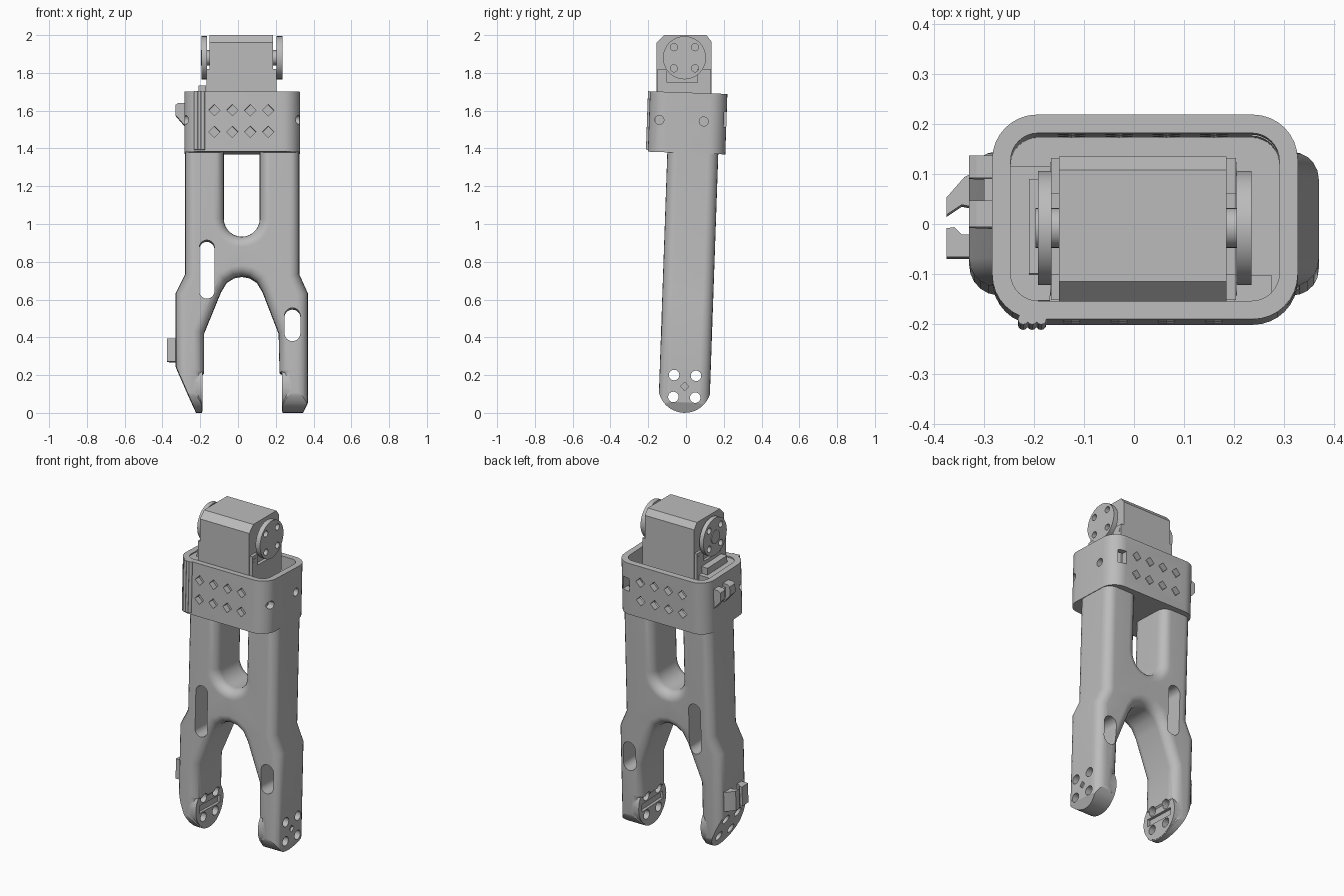
import bpy
import bmesh
from math import sin, cos, pi, radians
from mathutils import Matrix

cube = bpy.data.objects.get("Cube")
if cube:
    bpy.data.objects.remove(cube, do_unlink=True)

grey = bpy.data.materials.new("Plain grey")
grey.use_nodes = True
grey.diffuse_color = (0.5, 0.5, 0.5, 1)
for node in grey.node_tree.nodes:
    if node.type == 'BSDF_PRINCIPLED':
        node.inputs["Base Color"].default_value = grey.diffuse_color

LEAN = radians(-2)      # legs and collar tip slightly backwards
LEG_Y = -0.012          # leg centre
COLLAR_Y = -0.045       # collar centre


def arc(cx, cy, r, start, end, n):
    return [(cx + r * cos(start + (end - start) * i / n),
             cy + r * sin(start + (end - start) * i / n)) for i in range(n + 1)]


def disc(cx, cy, r, n=28):
    return arc(cx, cy, r, 0, 2 * pi, n)[:-1]


def rect(x0, y0, x1, y1):
    return [(x0, y0), (x1, y0), (x1, y1), (x0, y1)]


def rounded(cx, cy, hx, hy, r):
    pts = []
    for k, (sx, sy) in enumerate([(1, 1), (-1, 1), (-1, -1), (1, -1)]):
        pts += arc(cx + sx * (hx - r), cy + sy * (hy - r), r, k * pi / 2, (k + 1) * pi / 2, 8)
    # drop doubled points where two corners meet
    return [p for i, p in enumerate(pts)
            if abs(p[0] - pts[i - 1][0]) + abs(p[1] - pts[i - 1][1]) > 1e-5]


def new_object(name, mesh):
    obj = bpy.data.objects.new(name, mesh)
    bpy.context.collection.objects.link(obj)
    mesh.materials.clear()
    mesh.materials.append(grey)
    return obj


def prisms(name, *solids):
    """Each solid is (outline, low, high, axis)."""
    place = {'x': lambda a, b, t: (t, a, b),
             'y': lambda a, b, t: (a, t, b),
             'z': lambda a, b, t: (a, b, t)}
    bm = bmesh.new()
    for pts, low, high, axis in solids:
        ends = [[bm.verts.new(place[axis](a, b, t)) for a, b in pts] for t in (low, high)]
        bm.faces.new(ends[0][::-1])
        bm.faces.new(ends[1])
        for i in range(len(pts)):
            bm.faces.new((ends[0][i - 1], ends[0][i], ends[1][i], ends[1][i - 1]))
    bmesh.ops.recalc_face_normals(bm, faces=bm.faces)
    mesh = bpy.data.meshes.new(name)
    bm.to_mesh(mesh)
    bm.free()
    return new_object(name, mesh)


def soft_plate(name, pts, half, bevel):
    """Plate standing in the xz plane with rounded edges."""
    curve = bpy.data.curves.new(name, 'CURVE')
    curve.dimensions = '2D'
    curve.fill_mode = 'BOTH'
    curve.extrude = half - bevel
    curve.bevel_depth = bevel
    curve.bevel_resolution = 4
    curve.offset = -bevel
    spline = curve.splines.new('POLY')
    spline.points.add(len(pts) - 1)
    for p, (a, b) in zip(spline.points, pts):
        p.co = (a, b, 0, 1)
    spline.use_cyclic_u = True
    temp = bpy.data.objects.new(name, curve)
    bpy.context.collection.objects.link(temp)
    bpy.context.view_layer.update()
    deps = bpy.context.evaluated_depsgraph_get()
    mesh = bpy.data.meshes.new_from_object(temp.evaluated_get(deps))
    bpy.data.objects.remove(temp, do_unlink=True)
    bm = bmesh.new()
    bm.from_mesh(mesh)
    bmesh.ops.remove_doubles(bm, verts=bm.verts, dist=0.0002)
    bmesh.ops.recalc_face_normals(bm, faces=bm.faces)
    bm.to_mesh(mesh)
    bm.free()
    mesh.transform(Matrix.Rotation(pi / 2, 4, 'X'))
    mesh.name = name
    return new_object(name, mesh)


def activate(obj):
    bpy.ops.object.select_all(action='DESELECT')
    obj.select_set(True)
    bpy.context.view_layer.objects.active = obj


def boolean(obj, operation, part):
    mod = obj.modifiers.new("Shape", 'BOOLEAN')
    mod.operation = operation
    mod.solver = 'EXACT'
    mod.object = part
    activate(obj)
    bpy.ops.object.modifier_apply(modifier=mod.name)
    bpy.data.objects.remove(part, do_unlink=True)


def finish(*objs, lean=False):
    for obj in objs:
        activate(obj)
        bpy.ops.object.shade_smooth_by_angle(angle=radians(32))
        if lean:
            obj.rotation_euler.x = LEAN


# Forked leg frame
outline = [(-0.28, 1.43), (-0.28, 0.73), (-0.33, 0.63), (-0.33, -0.15),
           (-0.19, -0.15), (-0.19, 0.2), (-0.18, 0.21), (-0.18, 0.42),
           (-0.09, 0.64), (-0.06, 0.69), (-0.02, 0.715), (0.02, 0.722),
           (0.06, 0.715), (0.1, 0.69), (0.13, 0.64), (0.215, 0.42),
           (0.22, 0.21), (0.235, 0.2), (0.235, -0.15), (0.37, -0.15),
           (0.37, 0.63), (0.325, 0.73), (0.325, 1.43), (0.115, 1.43)]
outline += arc(0.02, 1.025, 0.095, 0, -pi, 14) + [(-0.075, 1.43)]
leg = soft_plate("leg_frame", outline, 0.135, 0.055)
leg.data.transform(Matrix.Translation((0, LEG_Y, 0)))

foot_profile = arc(LEG_Y, 0.14, 0.14, pi, 2 * pi, 24) + [(LEG_Y + 0.14, 1.6), (LEG_Y - 0.14, 1.6)]
boolean(leg, 'INTERSECT', prisms("foot_rounding", (foot_profile, -0.6, 0.6, 'x')))
pad = disc(LEG_Y, 0.14, 0.134, 36)
boolean(leg, 'UNION', prisms("joint_pads", (pad, -0.25, -0.188, 'x'), (pad, 0.233, 0.3, 'x')))
boolean(leg, 'DIFFERENCE', prisms(
    "foot_slants",
    ([(-0.332, 0.25), (-0.2, -0.05), (-0.5, -0.05), (-0.5, 0.25)], -0.4, 0.4, 'y'),
    ([(0.372, 0.06), (0.335, -0.02), (0.5, -0.02), (0.5, 0.06)], -0.4, 0.4, 'y')))

# Slots through the legs, screw holes and key slots in the feet
holes = [(rounded(-0.165, 0.755, 0.04, 0.155, 0.0399), -0.4, 0.4, 'y'),
         (rounded(0.288, 0.463, 0.042, 0.088, 0.0419), -0.4, 0.4, 'y'),
         (disc(LEG_Y, 0.14, 0.022, 4), 0.355, 0.45, 'x')]
for dy in (-0.058, 0.058):
    for dz in (-0.058, 0.058):
        spot = disc(LEG_Y + dy, 0.14 + dz, 0.028, 16)
        holes += [(spot, -0.45, -0.1, 'x'), (spot, 0.15, 0.45, 'x')]
key = rect(LEG_Y - 0.1, 0.117, LEG_Y + 0.1, 0.163)
holes += [(key, -0.205, -0.1, 'x'), (key, 0.15, 0.25, 'x')]
boolean(leg, 'DIFFERENCE', prisms("leg_holes", *holes))
finish(leg, lean=True)
leg.modifiers.new("Even shading", 'WEIGHTED_NORMAL').keep_sharp = True

# Collar, hollow from above
collar = prisms("collar", (rounded(0.022, COLLAR_Y, 0.306, 0.205, 0.09), 1.375, 1.695, 'z'))
boolean(collar, 'DIFFERENCE', prisms(
    "collar_hollow", (rounded(0.022, COLLAR_Y, 0.269, 0.168, 0.055), 1.44, 1.9, 'z')))
holes = []
for i in range(4):
    for z in (1.48, 1.595):
        diamond = disc(-0.125 + 0.095 * i, z, 0.03, 4)
        holes += [(diamond, -0.4, -0.2, 'y'), (diamond, 0.11, 0.3, 'y')]
for y in (-0.195, 0.04):
    spot = disc(y, 1.545, 0.024, 16)
    holes += [(spot, 0.24, 0.4, 'x'), (spot, -0.4, -0.255, 'x')]
holes.append((rect(0.235, 1.52, 0.285, 1.6), 0.08, 0.3, 'y'))
boolean(collar, 'DIFFERENCE', prisms("collar_holes", *holes))

# Collar fittings
ribs = prisms("front_ribs", *[(disc(x, COLLAR_Y - 0.205, 0.0105, 12), 1.385, 1.695, 'z')
                              for x in (-0.222, -0.204, -0.186)])
deck = prisms("side_deck",
              (rect(-0.255, -0.212, -0.168, 0.056), 1.43, 1.688, 'z'),
              (rect(0.2, -0.22, 0.275, -0.16), 1.43, 1.66, 'z'))
ridge = prisms("deck_ridge", (rect(-0.21, -0.16, -0.17, 0.03), 1.68, 1.73, 'z'))
hook = [(-0.27, 1.64), (-0.315, 1.64), (-0.33, 1.63), (-0.33, 1.575), (-0.27, 1.505)]
upper_clip = prisms("upper_clip", (hook, -0.063, -0.01, 'y'), (hook, 0.035, 0.08, 'y'),
                    (rect(-0.3, 1.56, -0.27, 1.62), -0.01, 0.035, 'y'))
lower_clip = prisms(
    "lower_clip",
    ([(-0.32, 0.09), (-0.34, 0.08), (-0.375, 0.04), (-0.375, 0.005), (-0.345, 0.025),
      (-0.32, 0.02)], 0.27, 0.39, 'z'),
    ([(-0.32, -0.08), (-0.375, -0.08), (-0.375, -0.022), (-0.36, -0.02), (-0.345, -0.035),
      (-0.32, -0.035)], 0.27, 0.39, 'z'))
finish(collar, ribs, deck, ridge, upper_clip, lower_clip, lean=True)

# Motor housing with chamfered top
body = prisms("motor_body", ([(-0.155, 1.45), (0.135, 1.45), (0.135, 1.965), (0.108, 2.0),
                              (-0.115, 2.0), (-0.155, 1.96)], -0.15, 0.185, 'x'))
flanges, screws = [], []
for low, high, face in ((-0.166, -0.145, -0.168), (0.18, 0.204, 0.206)):
    for y0, y1, top in ((-0.15, 0.13, 1.75), (-0.152, -0.1, 1.82), (0.06, 0.132, 1.82)):
        flanges.append((rect(y0, 1.46, y1, top), low, high, 'x'))
    for y in (-0.13, 0.11):
        screws.append((disc(y, 1.79, 0.013, 12), min(face, low + 0.01), max(face, high - 0.01), 'x'))
flange = prisms("motor_flanges", *flanges)
screw = prisms("flange_screws", *screws)
finish(body, flange, screw)

# Round horns on both ends of the motor shaft
for name, low, high, hub in (("right_horn", -0.192, -0.165, (-0.197, -0.14)),
                             ("left_horn", 0.205, 0.235, (0.18, 0.22))):
    horn = prisms(name, (disc(-0.008, 1.88, 0.114, 40), low, high, 'x'))
    boolean(horn, 'DIFFERENCE', prisms("horn_holes", *[
        (disc(-0.008 + dy, 1.88 + dz, 0.019, 16), low - 0.1, high + 0.1, 'x')
        for dy in (-0.056, 0.056) for dz in (-0.056, 0.056)]))
    shaft = prisms(name + "_hub", (disc(-0.008, 1.88, 0.04), hub[0], hub[1], 'x'))
    finish(horn, shaft)
